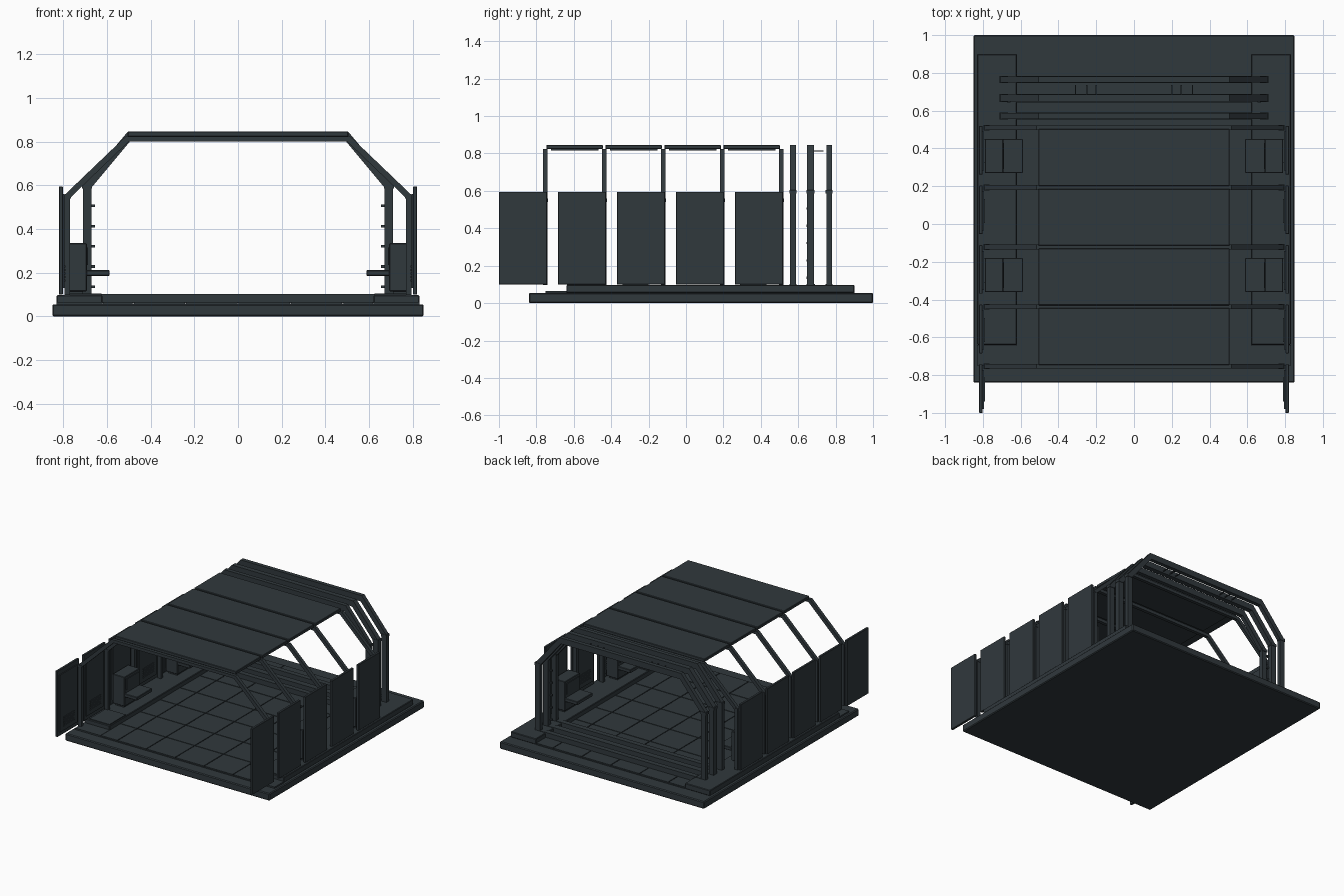
import bpy, bmesh
from mathutils import Vector

cube = bpy.data.objects.get("Cube")
if cube:
    bpy.data.objects.remove(cube, do_unlink=True)

slate = bpy.data.materials.new("dark_slate")
slate.use_nodes = True
colour = (0.030, 0.040, 0.046, 1)
slate.diffuse_color = colour
slate.node_tree.nodes["Principled BSDF"].inputs["Base Color"].default_value = colour


def make(name, bm, bevel=0):
    bmesh.ops.recalc_face_normals(bm, faces=bm.faces)
    mesh = bpy.data.meshes.new(name)
    bm.to_mesh(mesh)
    bm.free()
    mesh.materials.append(slate)
    ob = bpy.data.objects.new(name, mesh)
    bpy.context.collection.objects.link(ob)
    if bevel:
        mod = ob.modifiers.new("edge", "BEVEL")
        mod.width, mod.segments = bevel, 1
    return ob


def add_box(bm, x, y, z):
    """Box from (low, high) pairs."""
    verts = bmesh.ops.create_cube(bm, size=1)["verts"]
    for v in verts:
        v.co = Vector([(lo + hi) / 2 + c * (hi - lo) for c, (lo, hi) in zip(v.co, (x, y, z))])


def box(name, x, y, z, bevel=0):
    bm = bmesh.new()
    add_box(bm, x, y, z)
    return make(name, bm, bevel)


def both(name, x, y, z, bevel=0):
    """The same box on the left (+x) and right (-x) side."""
    box("left_" + name, x, y, z, bevel)
    box("right_" + name, (-x[1], -x[0]), y, z, bevel)


def add_prism(bm, outline, y):
    """Extrude an (x, z) outline between two y positions."""
    face = bm.faces.new([bm.verts.new((px, y[0], pz)) for px, pz in outline])
    new = bmesh.ops.extrude_face_region(bm, geom=[face])["geom"]
    moved = [g for g in new if isinstance(g, bmesh.types.BMVert)]
    bmesh.ops.translate(bm, verts=moved, vec=(0, y[1] - y[0], 0))


def arch(name, outer, inner, y):
    """Rib made of straight members between matching outer and inner points."""
    bm = bmesh.new()
    for i in range(len(outer) - 1):
        quad = [outer[i], outer[i + 1], inner[i + 1], inner[i]]
        for side in (1, -1):
            add_prism(bm, [(side * px, pz) for px, pz in quad], y)
    make(name, bm)


# Base slab
box("base_slab", (-.85, .85), (-.84, 1), (0, .055), .006)

# Tiled floor with open seams
box("floor_bed", (-.62, .62), (-.75, .9), (.053, .06))
bm = bmesh.new()
columns = [-.62, -.48, -.24, 0, .24, .48, .62]
row = 1.65 / 7
for x0, x1 in zip(columns, columns[1:]):
    for r in range(7):
        y0 = -.75 + r * row
        add_box(bm, (x0 + .003, x1 - .003), (y0 + .003, y0 + row - .003), (.058, .066))
make("floor_tiles", bm)

# Raised side walkways
both("walkway", (.62, .83), (-.64, .9), (.055, .097), .004)
both("walkway_lip", (.62, .83), (-.75, -.64), (.055, .066))
both("front_floor_plate", (.625, .79), (-.635, -.44), (.096, .104))

# Main ribs, wall panels with inner plate and vent slats
rib_outer = [(.795, .097), (.795, .555), (.515, .823), (0, .823)]
rib_inner = [(.768, .097), (.768, .543), (.50, .8), (0, .8)]
rib_ys = [-.753 + .3155 * i for i in range(5)]
for i, y in enumerate(rib_ys):
    arch(f"rib_{i + 1}", rib_outer, rib_inner, (y - .0125, y + .0125))
    ends = (y - .247, y + .01)
    both(f"wall_panel_{i + 1}", (.802, .82), ends, (.1, .595), .002)
    both(f"wall_inner_plate_{i + 1}", (.795, .803), (ends[0] + .02, ends[1] - .03), (.13, .56))
    bm = bmesh.new()
    for side in (1, -1):
        for k in range(5):
            z = .16 + k * .016
            xs = sorted((side * .790, side * .796))
            add_box(bm, xs, (ends[0] + .06, ends[1] - .07), (z, z + .008))
    make(f"vent_slats_{i + 1}", bm)
    # Elbow plates at the shoulder of each rib
    both(f"rib_elbow_{i + 1}", (.765, .797), (y - .015, y + .015), (.54, .558))

# Roof panels between ribs
for i, (a, b) in enumerate(zip(rib_ys, rib_ys[1:])):
    box(f"roof_panel_{i + 1}", (-.505, .505), (a + .007, b - .007), (.823, .846), .003)
    box(f"roof_underside_{i + 1}", (-.44, .44), (a + .03, b - .03), (.816, .824))

# Closed rear frames
frame_outer = [(.0, .062), (.71, .062), (.71, .6), (.505, .845), (0, .845)]
frame_inner = [(.0, .1), (.67, .1), (.67, .59), (.495, .8), (0, .8)]
frame_ys = [(.557, .587), (.648, .685), (.75, .78)]
for i, ys in enumerate(frame_ys):
    arch(f"rear_frame_{i + 1}", frame_outer, frame_inner, ys)
    both(f"rear_frame_joint_{i + 1}", (.668, .713), (ys[0] - .003, ys[1] + .003), (.585, .605))
    box(f"rear_frame_sill_{i + 1}", (-.63, .63), (ys[0] - .004, ys[1] + .004), (.064, .103))

# Pegs on the middle rear frame
bm = bmesh.new()
for side in (1, -1):
    for k in range(5):
        z = .13 + k * .0925
        add_box(bm, sorted((side * .655, side * .672)), (.643, .657), (z, z + .012))
    for x in (.2, .25, .31):
        add_box(bm, (side * x - .003, side * x + .003), (.683, .735), (.81, .816))
make("frame_pegs", bm)

# Wall consoles with a shelf
for name, ys in (("front", (-.36, -.18)), ("rear", (.27, .45))):
    both(name + "_console", (.692, .79), ys, (.115, .335), .003)
    both(name + "_console_foot", (.71, .78), (ys[0] + .02, ys[1] - .02), (.09, .12))
    both(name + "_shelf", (.588, .694), ys, (.186, .212), .003)
    both(name + "_console_screen", (.687, .693), (ys[0] + .02, ys[1] - .02), (.235, .315))
